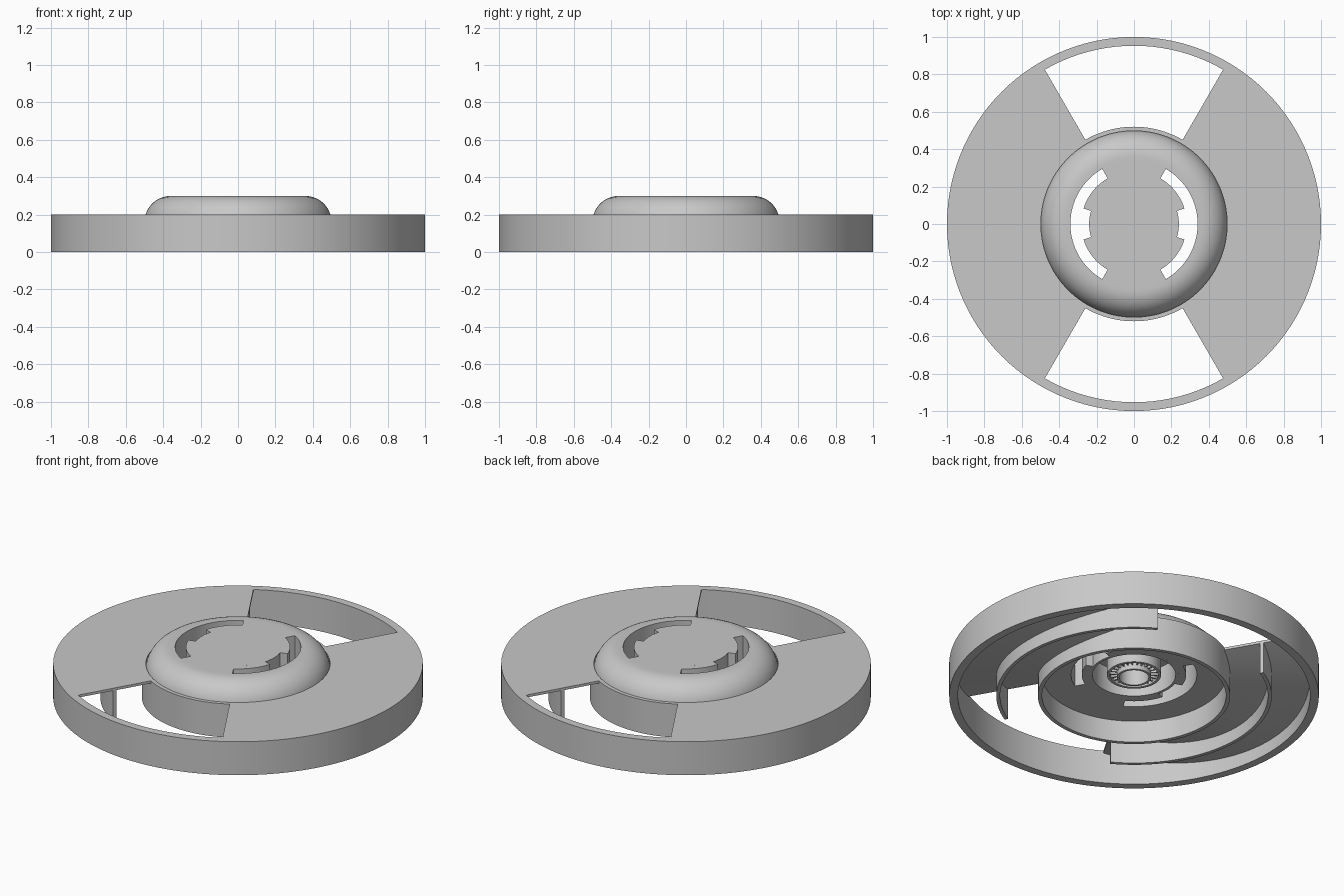
import bpy, bmesh
from math import sin, cos, radians

cube = bpy.data.objects.get("Cube")
if cube:
    bpy.data.objects.remove(cube)

grey = bpy.data.materials.new("matte_grey")
grey.use_nodes = True
grey.diffuse_color = (0.58, 0.58, 0.58, 1)
grey.node_tree.nodes["Principled BSDF"].inputs["Base Color"].default_value = (0.58, 0.58, 0.58, 1)


def lathe(name, profile, start=0, end=360):
    """Sweep a closed (radius, z) profile, given as a function of t from 0 to 1."""
    bm = bmesh.new()
    full = end - start == 360
    steps = max(1, round((end - start) / 3))
    rings = []
    for i in range(steps if full else steps + 1):
        a = radians(start + (end - start) * i / steps)
        rings.append([bm.verts.new((r * cos(a), r * sin(a), z)) for r, z in profile(i / steps)])
    n = len(rings[0])
    for i in range(steps):
        p, q = rings[i], rings[(i + 1) % len(rings)]
        for j in range(n):
            k = (j + 1) % n
            bm.faces.new((p[j], q[j], q[k], p[k]))
    if not full:
        bm.faces.new(rings[0])
        bm.faces.new(rings[-1])
    bmesh.ops.remove_doubles(bm, verts=bm.verts, dist=0.00001)
    bmesh.ops.recalc_face_normals(bm, faces=bm.faces)
    mesh = bpy.data.meshes.new(name)
    bm.to_mesh(mesh)
    bm.free()
    mesh.materials.append(grey)
    ob = bpy.data.objects.new(name, mesh)
    bpy.context.collection.objects.link(ob)
    bpy.ops.object.select_all(action='DESELECT')
    ob.select_set(True)
    bpy.context.view_layer.objects.active = ob
    bpy.ops.object.shade_smooth_by_angle(angle=radians(30))


def ring(name, r0, r1, z0, z1, start=0, end=360):
    lathe(name, lambda t: [(r0, z0), (r1, z0), (r1, z1), (r0, z1)], start, end)


def bellied_plate(t):
    """Flat on top, with an underside that sags towards the middle."""
    z = 0.075 + 0.11 * (2 * t - 1) ** 2
    return [(0.515, z), (0.96, z), (0.96, 0.2), (0.515, 0.2)]


# Outer rim and hub wall
ring("outer_rim", 0.953, 1.0, 0, 0.2)
ring("hub_wall", 0.498, 0.52, 0, 0.2)

# Rounded hub cover with a flat underside, open in the middle
curve = [(0.36 + 0.14 * cos(radians(a)), 0.16 + 0.14 * sin(radians(a))) for a in range(10, 91, 8)]
cover = [(0.34, 0.13), (0.5, 0.13), (0.5, 0.18)] + curve + [(0.34, 0.3)]
lathe("hub_cover", lambda t: cover)

# Central cap disc and the wall of the cup beneath it
ring("cap_disc", 0, 0.24, 0.28, 0.3)
ring("cup_wall", 0.225, 0.24, 0.13, 0.29)

for side, turn in (("left", 0), ("right", 180)):
    # Top plate between the windows, with its curved vane below
    lathe("plate_" + side, bellied_plate, turn - 60, turn + 60)
    ring("vane_" + side, 0.725, 0.745, 0, 0.185, turn - 60, turn + 60)
    # Thick cap edge, broken by a notch on each side
    ring("cap_edge_" + side, 0.24, 0.282, 0.13, 0.3, turn + 17, turn + 163)
    # Bridge joining the cap to the cover
    ring("cap_bridge_" + side, 0.282, 0.34, 0.13, 0.3, turn + 60, turn + 120)

# Small sockets under the cap with radial ribs
ring("socket_outer", 0.13, 0.146, 0.13, 0.285)
ring("socket_inner", 0.08, 0.093, 0.115, 0.285)
for i in range(24):
    ring("socket_rib_%d" % i, 0.09, 0.133, 0.14, 0.285, i * 15 - 2, i * 15 + 2)
